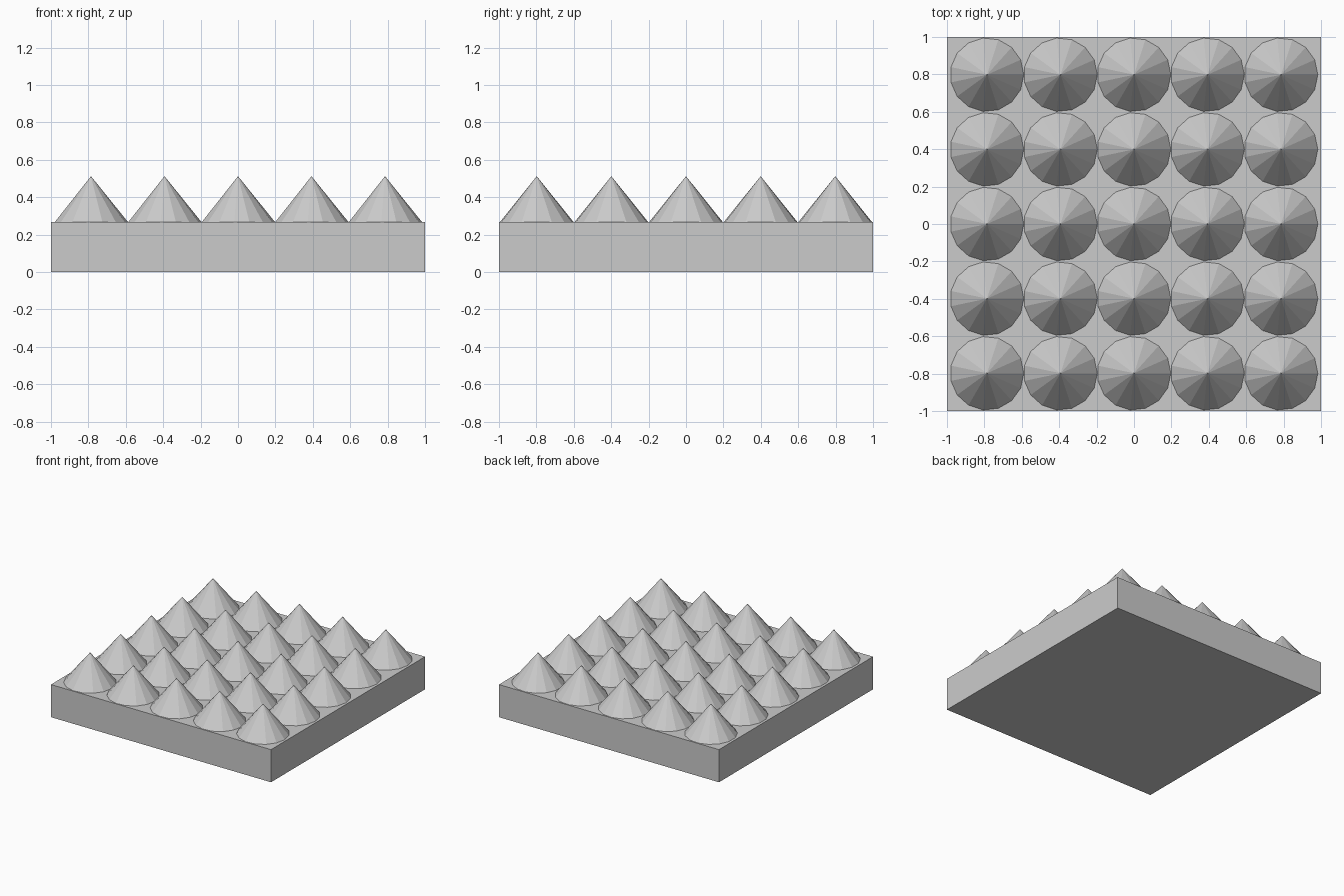
import bpy, bmesh, math
from mathutils import Matrix

if "Cube" in bpy.data.objects:
    bpy.data.objects.remove(bpy.data.objects["Cube"])

BASE_H, TIP_Z = 0.268, 0.512
RADIUS, SIDES = 0.197, 15
STEP_X, STEP_Y = 0.393, 0.399


def add_object(name, bm):
    mesh = bpy.data.meshes.new(name)
    bm.to_mesh(mesh)
    bm.free()
    obj = bpy.data.objects.new(name, mesh)
    bpy.context.collection.objects.link(obj)
    return obj


# Square base slab
bm = bmesh.new()
bmesh.ops.create_cube(bm, size=1, matrix=Matrix.Translation((0, 0, BASE_H / 2))
                      @ Matrix.Diagonal((2, 2, BASE_H, 1)))
add_object("base_slab", bm)

# Five by five grid of faceted cones, one corner of each pointing to +x
height = TIP_Z - BASE_H
bm = bmesh.new()
for i in range(-2, 3):
    for j in range(-2, 3):
        place = Matrix.Translation((i * STEP_X, j * STEP_Y, BASE_H + height / 2))
        verts = bmesh.ops.create_cone(
            bm, cap_ends=True, segments=SIDES, radius1=RADIUS, radius2=0,
            depth=height, matrix=place @ Matrix.Rotation(-math.pi / 2, 4, 'Z'))
bmesh.ops.remove_doubles(bm, verts=bm.verts, dist=0.0001)
add_object("cone_spikes", bm)
